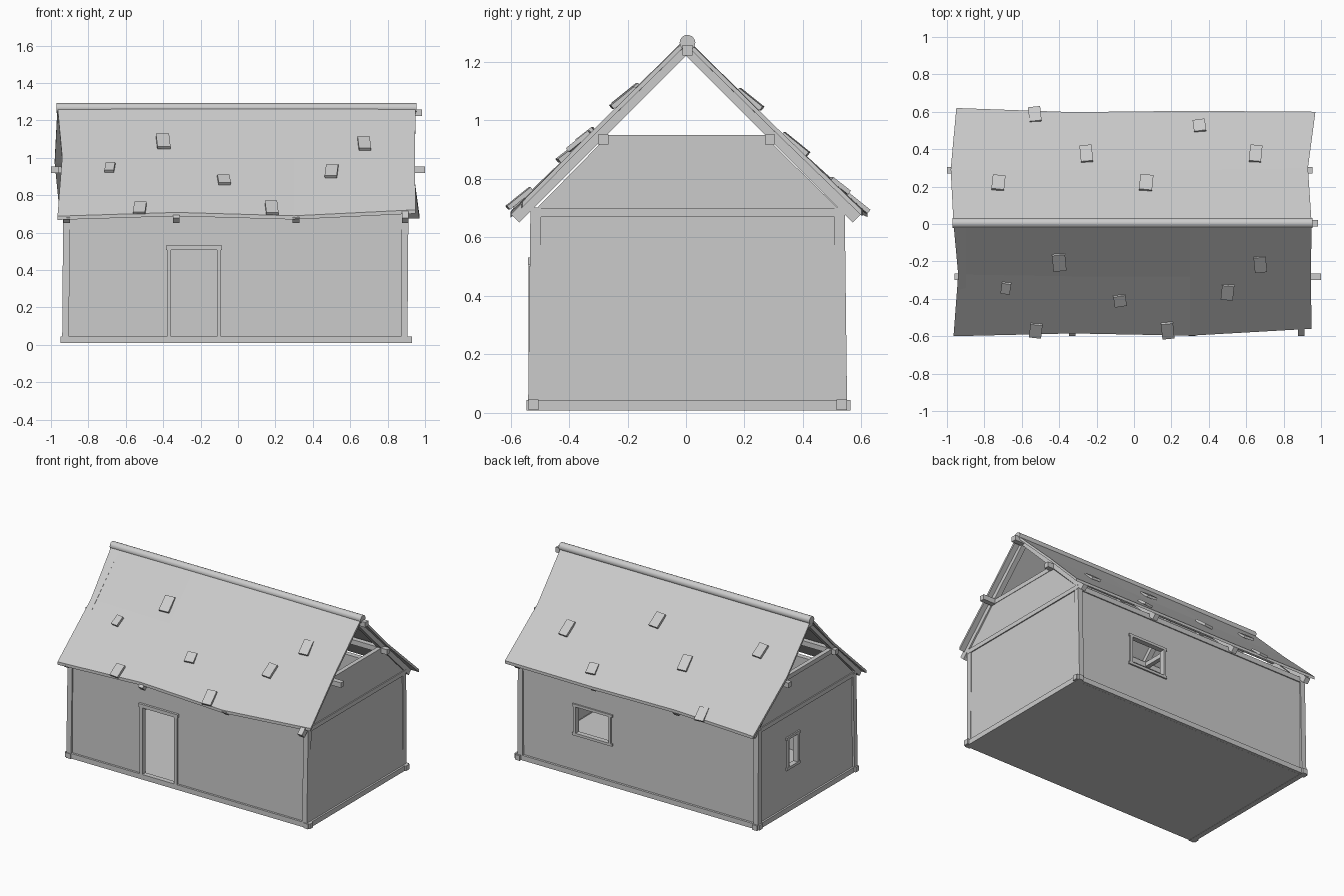
import bpy, bmesh
from mathutils import Vector, Matrix

if "Cube" in bpy.data.objects:
    bpy.data.objects.remove(bpy.data.objects["Cube"])


def mesh_obj(name, verts, faces):
    me = bpy.data.meshes.new(name)
    me.from_pydata([tuple(v) for v in verts], [], faces)
    bm = bmesh.new()
    bm.from_mesh(me)
    bmesh.ops.recalc_face_normals(bm, faces=bm.faces)
    bm.to_mesh(me)
    bm.free()
    ob = bpy.data.objects.new(name, me)
    bpy.context.collection.objects.link(ob)
    return ob


def beam(name, a, b, w=0.035, h=0.035):
    """Square timber from a to b."""
    a, b = Vector(a), Vector(b)
    d = (b - a).normalized()
    ref = Vector((0, 1, 0)) if abs(d.z) > 0.9 else Vector((0, 0, 1))
    s = ref.cross(d).normalized()
    u = d.cross(s)
    v = [p + s * (i * w / 2) + u * (j * h / 2) for p in (a, b)
         for i, j in ((-1, -1), (1, -1), (1, 1), (-1, 1))]
    return mesh_obj(name, v, [(0, 1, 2, 3), (4, 5, 6, 7), (0, 1, 5, 4),
                              (1, 2, 6, 5), (2, 3, 7, 6), (3, 0, 4, 7)])


def box(name, lo, hi):
    m = [(l + h) / 2 for l, h in zip(lo, hi)]
    return beam(name, (lo[0], m[1], m[2]), (hi[0], m[1], m[2]), hi[1] - lo[1], hi[2] - lo[2])


def cut(ob, lo, hi):
    c = box(ob.name + "_cutter", lo, hi)
    c.hide_render = True
    c.hide_viewport = False
    c.display_type = 'WIRE'
    m = ob.modifiers.new("opening", 'BOOLEAN')
    m.operation, m.solver, m.object = 'DIFFERENCE', 'EXACT', c
    bpy.context.view_layer.objects.active = ob
    bpy.ops.object.modifier_apply(modifier=m.name)
    bpy.data.objects.remove(c)


# long walls with door and back window
front = box("front_wall", (-0.92, -0.525, 0.02), (0.90, -0.50, 0.69))
cut(front, (-0.36, -0.6, 0.04), (-0.11, -0.4, 0.51))
back = box("back_wall", (-0.92, 0.51, 0.02), (0.90, 0.535, 0.69))
cut(back, (0.21, 0.4, 0.30), (0.47, 0.65, 0.49))

# end walls with clipped gables, left one has a window
outline = [(-0.52, 0.02), (0.53, 0.02), (0.53, 0.69), (0.27, 0.945), (-0.27, 0.945), (-0.52, 0.69)]
for side, x0, x1 in (("left", -0.925, -0.90), ("right", 0.885, 0.905)):
    n = len(outline)
    v = [(x, y, z) for x in (x0, x1) for y, z in outline]
    f = [tuple(range(n)), tuple(range(n, 2 * n))]
    f += [(i, (i + 1) % n, n + (i + 1) % n, n + i) for i in range(n)]
    w = mesh_obj(side + "_wall", v, f)
    if side == "left":
        cut(w, (-1.1, 0.105, 0.31), (-0.8, 0.205, 0.51))

box("floor", (-0.92, -0.52, 0.01), (0.90, 0.53, 0.04))

# sills, posts, wall plates
for side, y in (("front", -0.522), ("back", 0.533)):
    beam(side + "_sill", (-0.95, y, 0.028), (0.93, y, 0.028))
    beam(side + "_plate", (-0.93, y * 0.985, 0.685), (0.91, y * 0.985, 0.685))
    for lr, x in (("left", -0.917), ("right", 0.893)):
        beam(side + "_post_" + lr, (x - 0.005, y, 0.02), (x, y * 0.985, 0.69), 0.036, 0.036)
for lr, x in (("left", -0.92), ("right", 0.90)):
    beam(lr + "_sill", (x, -0.545, 0.026), (x, 0.563, 0.026))
    beam(lr + "_tie", (x, -0.53, 0.685), (x, 0.54, 0.685), 0.025, 0.03)

# door frame
for i, x in enumerate((-0.368, -0.102)):
    beam(f"door_jamb_{i}", (x, -0.522, 0.04), (x, -0.522, 0.515), 0.022, 0.035)
beam("door_lintel", (-0.385, -0.522, 0.52), (-0.085, -0.522, 0.52), 0.038, 0.024)


# window frames
def frame(name, place, c, hw, z0, z1, t=0.018):
    for i, z in enumerate((z0, z1)):
        beam(f"{name}_rail_{i}", place(c - hw - t, z), place(c + hw + t, z), 0.036, t)
    for i, s in enumerate((-hw, hw)):
        beam(f"{name}_stile_{i}", place(c + s, z0), place(c + s, z1), *((t, 0.036) if name[0] == "b" else (0.036, t)))


frame("back_window", lambda u, z: (u, 0.527, z), 0.34, 0.135, 0.295, 0.495)
frame("left_window", lambda u, z: (-0.917, u, z), 0.155, 0.055, 0.305, 0.515)

# roof trusses
for i, x in enumerate((-0.915, -0.33, 0.31, 0.893)):
    for j, s in enumerate((-1, 1)):
        beam(f"rafter_{i}_{j}", (x, -0.012 * s, 1.262), (x, 0.585 * s, 0.665), 0.035, 0.04)
    beam(f"collar_{i}", (x, -0.28, 0.935), (x, 0.28, 0.935), 0.03, 0.03)

# purlins
beam("front_purlin", (-0.96, -0.283, 0.935), (1.0, -0.283, 0.935))
beam("back_purlin", (-1.0, 0.287, 0.935), (0.955, 0.287, 0.935))
beam("ridge_purlin", (-0.965, 0.005, 1.24), (0.985, 0.005, 1.24))

# sagging roof sheets: rows of (x, y, z) from ridge to eave
ridge = [(-0.965, 0, 1.278), (-0.33, 0, 1.283), (0.3, 0, 1.283), (0.95, 0, 1.278)]
sheets = {
    "front_roof": [ridge,
                   [(-0.94, -0.27, 1.005), (-0.33, -0.28, 1.0), (0.3, -0.28, 1.0), (0.945, -0.29, 0.995)],
                   [(-0.965, -0.6, 0.688), (-0.33, -0.585, 0.708), (0.3, -0.597, 0.69), (0.95, -0.56, 0.722)]],
    "back_roof": [ridge,
                  [(-0.98, 0.29, 0.99), (-0.33, 0.29, 0.99), (0.3, 0.29, 0.99), (0.93, 0.3, 0.985)],
                  [(-0.95, 0.62, 0.69), (-0.33, 0.598, 0.70), (0.3, 0.605, 0.695), (0.97, 0.60, 0.695)]]}
for name, rows in sheets.items():
    top = [p for r in rows for p in r]
    low = [(x, y, z - 0.02) for x, y, z in top]
    q = [(r * 4 + c, r * 4 + c + 1, r * 4 + c + 5, r * 4 + c + 4) for r in range(2) for c in range(3)]
    f = q + [tuple(i + 12 for i in reversed(k)) for k in q]
    rim = [0, 1, 2, 3, 7, 11, 10, 9, 8, 4]
    f += [(a, b, b + 12, a + 12) for a, b in zip(rim, rim[1:] + rim[:1])]
    mesh_obj(name, top + low, f)

# rounded ridge cap
bm = bmesh.new()
bmesh.ops.create_cone(bm, cap_ends=True, segments=14, radius1=0.027, radius2=0.027, depth=1.925,
                      matrix=Matrix.Translation((-0.007, 0.005, 1.266)) @ Matrix.Rotation(1.5708, 4, 'Y'))
me = bpy.data.meshes.new("ridge_cap")
bm.to_mesh(me)
bm.free()
cap = bpy.data.objects.new("ridge_cap", me)
bpy.context.collection.objects.link(cap)
bpy.context.view_layer.objects.active = cap
cap.select_set(True)
bpy.ops.object.shade_smooth_by_angle()

# loose shingles: x, y, width, length in plan
shingles = [(-0.40, -0.205, .07, .085), (-0.685, -0.343, .05, .055), (-0.075, -0.41, .065, .055),
            (0.5, -0.365, .065, .075), (0.675, -0.215, .065, .08), (-0.525, -0.57, .065, .07),
            (0.18, -0.57, .065, .08), (-0.53, 0.585, .065, .075), (-0.725, 0.22, .068, .075),
            (-0.255, 0.375, .065, .085), (0.065, 0.22, .07, .08), (0.35, 0.525, .065, .06),
            (0.65, 0.375, .065, .085)]
for i, (x, y, w, l) in enumerate(shingles):
    s = 1 if y > 0 else -1
    a = abs(y)
    z = 1.28 - a * 0.99 + (0.01 if a > 0.5 else 0.003)
    tw = 0.004 * (-1) ** i
    beam(f"shingle_{i}", (x - tw, s * (a - l / 2), z + l * 0.5), (x + tw, s * (a + l / 2), z - l * 0.38 + 0.006), w, 0.016)
